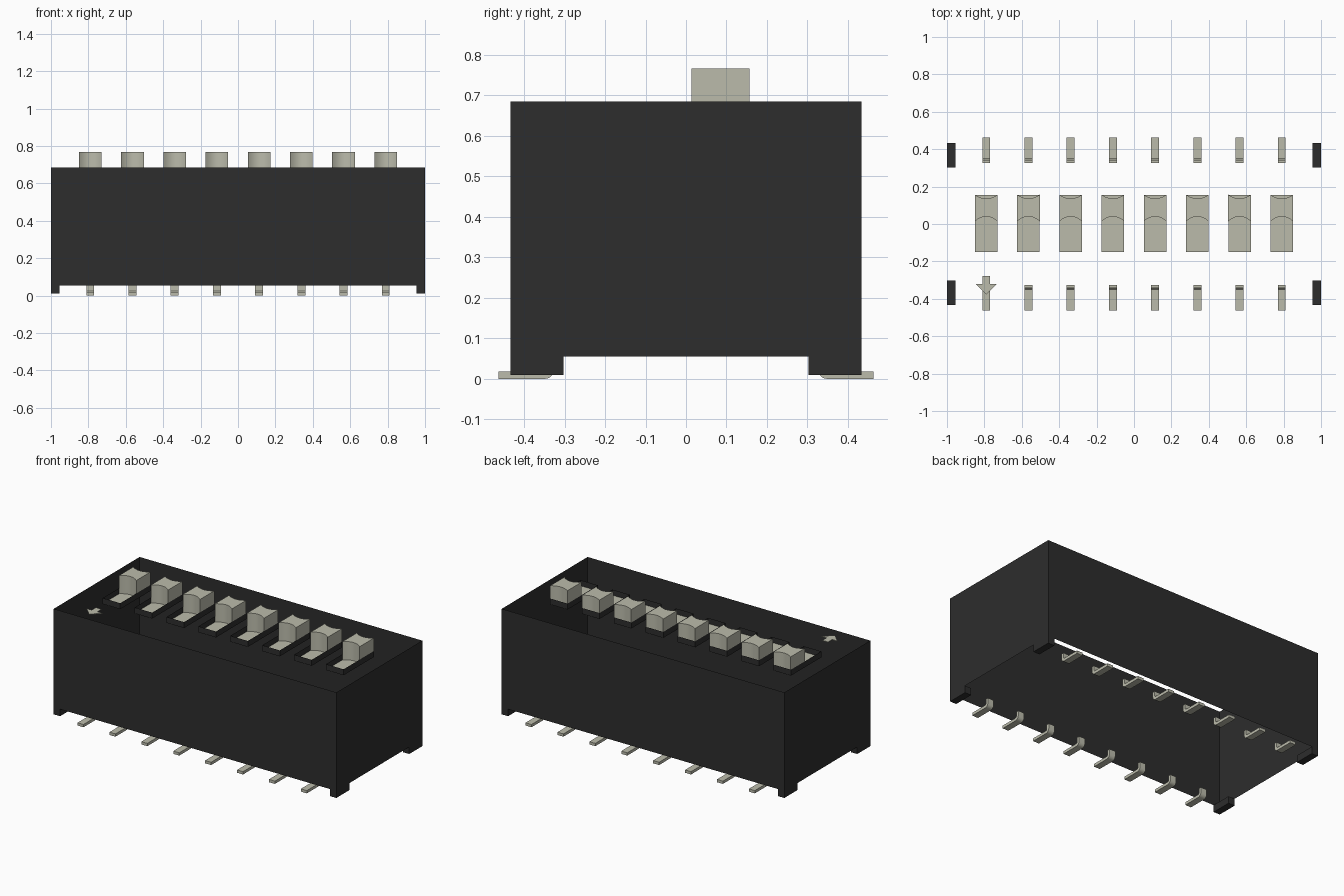
import bpy, bmesh, math
from mathutils import Matrix, Vector

if "Cube" in bpy.data.objects:
    bpy.data.objects.remove(bpy.data.objects["Cube"], do_unlink=True)


def make_material(name, rgb):
    m = bpy.data.materials.new(name)
    m.use_nodes = True
    m.diffuse_color = (*rgb, 1)
    bsdf = next(n for n in m.node_tree.nodes if n.type == 'BSDF_PRINCIPLED')
    bsdf.inputs["Base Color"].default_value = (*rgb, 1)
    return m


BLACK = make_material("black plastic", (0.026, 0.026, 0.026))
BEIGE = make_material("pale beige", (0.50, 0.50, 0.41))

TOP, FLOOR, FOOT = 0.685, 0.055, 0.01    # body heights
HX, HY = 1.0, 0.434                      # body half sizes
PITCH, COUNT = 0.2258, 8
SLOT_Z = 0.647                           # depth of the slider slots
SLOT_Y = (-0.15, 0.157)
SLOT_W = 0.062                           # slider half width


def finish(name, bm, mat, smooth=False):
    me = bpy.data.meshes.new(name)
    bm.to_mesh(me)
    bm.free()
    me.materials.append(mat)
    ob = bpy.data.objects.new(name, me)
    bpy.context.collection.objects.link(ob)
    if smooth:
        bpy.ops.object.select_all(action='DESELECT')
        ob.select_set(True)
        bpy.context.view_layer.objects.active = ob
        bpy.ops.object.shade_smooth_by_angle(angle=math.radians(30))
    return ob


def add_box(bm, lo, hi, drop=()):
    """Box between two corners; drop lists the removed ends, +1 top, -1 bottom."""
    lo, hi = Vector(lo), Vector(hi)
    mtx = Matrix.Translation((lo + hi) / 2) @ Matrix.Diagonal((*(hi - lo), 1))
    verts = bmesh.ops.create_cube(bm, size=1, matrix=mtx)["verts"]
    bm.normal_update()
    faces = {f for v in verts for f in v.link_faces}
    gone = [f for f in faces if round(f.normal.z) in drop]
    bmesh.ops.delete(bm, geom=gone, context='FACES_ONLY')


def add_prism(bm, points, offset):
    """Extrude a closed outline of 3D points along an offset."""
    face = bm.faces.new([bm.verts.new(p) for p in points])
    ext = bmesh.ops.extrude_face_region(bm, geom=[face], use_keep_orig=True)
    moved = [g for g in ext["geom"] if isinstance(g, bmesh.types.BMVert)]
    bmesh.ops.translate(bm, verts=moved, vec=offset)
    bmesh.ops.recalc_face_normals(bm, faces=bm.faces[:])


# Housing: four thin walls, open at top and bottom
bm = bmesh.new()
add_box(bm, (-HX, -HY, FLOOR), (HX, HY, TOP), drop=(1, -1))
finish("housing", bm, BLACK)

# Corner feet, open into the housing
bm = bmesh.new()
for sx in (-1, 1):
    for sy in (-1, 1):
        xs, ys = sorted((sx * 0.955, sx * HX)), sorted((sy * 0.302, sy * HY))
        add_box(bm, (xs[0], ys[0], FOOT), (xs[1], ys[1], FLOOR), drop=(1,))
finish("corner_feet", bm, BLACK)

# Outline of the knob, hollowed at front and back
STEPS = 10
knob = []
for i in range(STEPS + 1):
    t = -1 + 2 * i / STEPS
    knob.append((t * SLOT_W, 0.014 + 0.026 * (1 - t * t)))
for i in range(STEPS + 1):
    t = 1 - 2 * i / STEPS
    knob.append((t * SLOT_W, 0.157 - 0.021 * (1 - t * t)))

# Side outline of a lead: flat pad, rounded bend, short upright
lead = [(-0.463, 0), (-0.349, 0)]
for i in range(1, 6):
    a = math.radians(-90 + 90 * i / 5)
    lead.append((-0.349 + 0.024 * math.cos(a), 0.024 + 0.024 * math.sin(a)))
lead += [(-0.325, FLOOR), (-0.343, FLOOR), (-0.343, 0.024), (-0.349, 0.018),
         (-0.463, 0.018)]

for i in range(COUNT):
    x = (i - (COUNT - 1) / 2) * PITCH
    n = i + 1

    # Slot walls
    bm = bmesh.new()
    add_box(bm, (x - SLOT_W, SLOT_Y[0], SLOT_Z), (x + SLOT_W, SLOT_Y[1], TOP),
            drop=(1, -1))
    finish(f"slot_wall_{n}", bm, BLACK)

    # Slider plate and knob
    e = 0.0015
    bm = bmesh.new()
    add_box(bm, (x - SLOT_W + e, SLOT_Y[0] + e, SLOT_Z - 0.001),
            (x + SLOT_W - e, SLOT_Y[1] - e, SLOT_Z + 0.003))
    finish(f"slider_plate_{n}", bm, BEIGE)
    bm = bmesh.new()
    add_prism(bm, [(x + px * 0.98, py, SLOT_Z) for px, py in knob],
              (0, 0, 0.767 - SLOT_Z))
    finish(f"slider_knob_{n}", bm, BEIGE, smooth=True)

    # Leads on both long sides
    for side, s in (("front", 1), ("back", -1)):
        bm = bmesh.new()
        add_prism(bm, [(x - 0.021, s * y, z) for y, z in lead], (0.042, 0, 0))
        finish(f"{side}_lead_{n}", bm, BEIGE, smooth=True)

# Arrow mark beside the first slider
ax = -3.5 * PITCH
arrow = [(-0.02, -0.279), (-0.02, -0.321), (-0.056, -0.321), (0, -0.376),
         (0.056, -0.321), (0.02, -0.321), (0.02, -0.279)]
bm = bmesh.new()
add_prism(bm, [(ax + px, py, TOP - 0.004) for px, py in arrow], (0, 0, 0.004))
finish("arrow_mark", bm, BEIGE)
